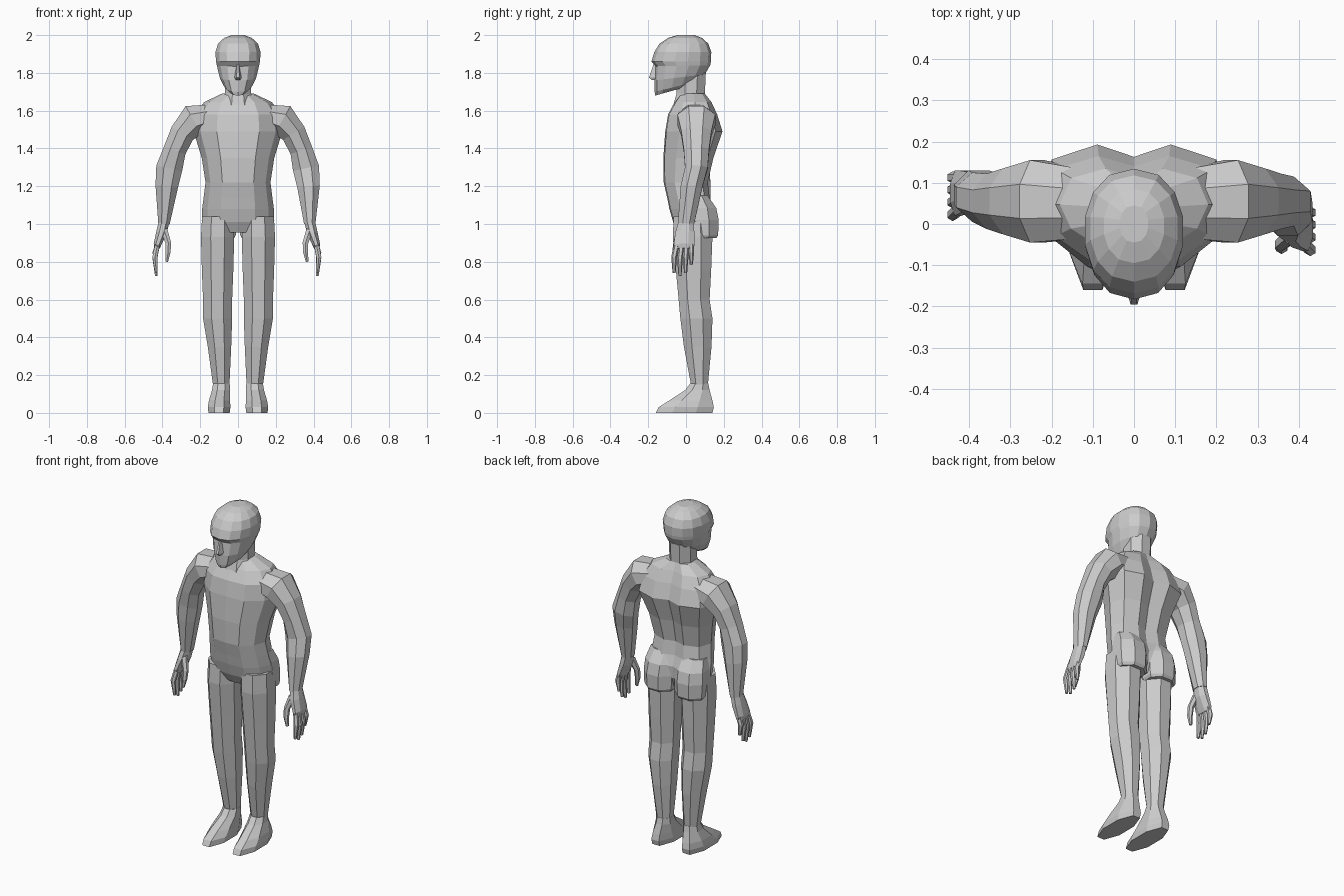
import bpy, bmesh, math
from mathutils import Vector

grey = bpy.data.materials.new("light grey")
grey.diffuse_color = (0.6, 0.6, 0.6, 1)


def loft(name, rings):
    """Skin a list of equal-length point rings, cap both ends."""
    bm = bmesh.new()
    loops = [[bm.verts.new(p) for p in r] for r in rings]
    n = len(loops[0])
    for a, b in zip(loops, loops[1:]):
        for i in range(n):
            j = (i + 1) % n
            bm.faces.new((a[i], a[j], b[j], b[i]))
    bm.faces.new(loops[0])
    bm.faces.new(loops[-1])
    bmesh.ops.recalc_face_normals(bm, faces=bm.faces)
    me = bpy.data.meshes.new(name)
    bm.to_mesh(me)
    bm.free()
    me.materials.append(grey)
    ob = bpy.data.objects.new(name, me)
    bpy.context.collection.objects.link(ob)
    return ob


def flat_ring(z, cx, cy, rx, ry, n=8):
    """Horizontal polygon whose flats touch rx and ry."""
    k = 1 / math.cos(math.pi / n)
    return [Vector((cx + rx * k * math.cos((i + .5) * math.tau / n),
                    cy + ry * k * math.sin((i + .5) * math.tau / n), z)) for i in range(n)]


def tube(name, pts, n=8):
    """Limb along (x, y, z, radius in xz, radius in y)."""
    rings = []
    k = 1 / math.cos(math.pi / n)
    for i, (x, y, z, r, ry) in enumerate(pts):
        p, q = pts[max(i - 1, 0)], pts[min(i + 1, len(pts) - 1)]
        d = Vector((q[0] - p[0], 0, q[2] - p[2])).normalized()
        u = Vector((-d.z, 0, d.x))
        rings.append([Vector((x, y, z)) + u * (r * k * math.cos((j + .5) * math.tau / n))
                      + Vector((0, ry * k * math.sin((j + .5) * math.tau / n), 0)) for j in range(n)])
    return loft(name, rings)


def mirrored(half):
    """Close a half outline (front centre to back centre) across x = 0."""
    return half + [Vector((-p.x, p.y, p.z)) for p in reversed(half[1:-1])]


def torso_ring(z, w, yf, yb, g):
    d = yb - yf
    prof = [(0, yf), (.48 * w, yf + .006), (.85 * w, yf + .25 * d), (w, yf + .55 * d),
            (.85 * w, yb - .12 * d), (.38 * w, yb), (0, yb - g)]
    return mirrored([Vector((x, y, z)) for x, y in prof])


def head_ring(z, w, yf, yb, tilt):
    half = []
    for i in range(8):
        a = math.pi * i / 7
        y = (yf + yb) / 2 - (yb - yf) / 2 * math.cos(a)
        half.append(Vector((w * math.sin(a) ** .85 if 0 < i < 7 else 0, y, z + tilt * (y - yf))))
    return mirrored(half)


# torso: z, half width, front y, back y, spine groove
loft("torso", [torso_ring(*r) for r in (
    (.955, .09, -.04, .10, 0), (1.01, .19, -.068, .14, .02), (1.08, .19, -.088, .145, .02),
    (1.14, .182, -.10, .125, .02), (1.22, .172, -.118, .115, .02), (1.35, .192, -.12, .145, .025),
    (1.49, .235, -.11, .193, .03), (1.58, .225, -.095, .165, .025),
    (1.645, .18, -.06, .135, .02), (1.69, .085, -.03, .10, 0))])

# neck
loft("neck", [flat_ring(1.62, 0, .015, .085, .085), flat_ring(1.69, 0, .025, .07, .075),
              flat_ring(1.8, 0, .03, .07, .075)])

# head with brow overhang: z, half width, front y, back y, tilt
loft("head", [head_ring(*r) for r in (
    (1.68, .045, -.163, .03, .28), (1.70, .072, -.166, .07, .24), (1.76, .098, -.168, .10, .12),
    (1.835, .114, -.162, .128, .02), (1.86, .119, -.183, .132, 0), (1.91, .122, -.168, .134, 0),
    (1.955, .108, -.14, .118, 0), (1.985, .075, -.095, .085, 0), (2.0, .035, -.045, .045, 0))])

# nose wedge
loft("nose", [[Vector(p) for p in r] for r in (
    ((-.008, -.15, 1.845), (.008, -.15, 1.845), (.004, -.172, 1.845), (-.004, -.172, 1.845)),
    ((-.022, -.15, 1.775), (.022, -.15, 1.775), (.008, -.196, 1.775), (-.008, -.196, 1.775)),
    ((-.018, -.15, 1.765), (.018, -.15, 1.765), (.006, -.18, 1.762), (-.006, -.18, 1.762)))])

for s, side in ((-1, "left"), (1, "right")):
    # leg: z, centre x, centre y, half width, half depth
    loft(side + "_leg", [flat_ring(z, s * x, y, a, b) for z, x, y, a, b in (
        (1.04, .105, .035, .085, .10), (.93, .108, .035, .088, .105), (.75, .108, .04, .083, .093),
        (.60, .108, .043, .077, .082), (.50, .108, .055, .077, .085), (.35, .098, .062, .062, .073),
        (.13, .088, .072, .042, .042))])
    # buttock with an undercut shelf
    loft(side + "_buttock", [flat_ring(z, s * x, y, a, b) for z, x, y, a, b in (
        (.925, .1, .09, .08, .07), (.94, .1, .09, .088, .08), (1.02, .1, .085, .092, .088),
        (1.085, .097, .08, .09, .08), (1.15, .092, .06, .08, .055))])
    # foot, sloping forward to the toes
    loft(side + "_foot", [flat_ring(z, s * x, (f + b) / 2, a, (b - f) / 2) for z, x, a, f, b in (
        (.155, .088, .044, .022, .118), (.12, .09, .048, -.005, .125), (.065, .098, .056, -.09, .14),
        (.03, .1, .06, -.145, .147), (.0, .1, .056, -.16, .14))])

    # arm: the right forearm swings forward, the left hangs back
    e, f, w, o = (.055, .03, .0, 0) if s > 0 else (.065, .072, .085, .012)
    tube(side + "_arm", [(s * x, y, z, r, ry) for x, y, z, r, ry in (
        (.13, .05, 1.575, .06, .085), (.235, .055, 1.55, .085, .10), (.295, .055, 1.48, .066, .08),
        (.335, .055, 1.39, .06, .067), (.36 + o / 3, e, 1.295, .07, .06),
        (.373 + o / 3, f, 1.2, .06, .058), (.38 + o, w, 1.0, .03, .043))])

    # hand: palm, four fanned fingers and a thumb
    tube(side + "_palm", [(s * (x + o), w + y, z, r, ry) for x, y, z, r, ry in (
        (.38, 0, 1.01, .028, .04), (.393, -.006, .955, .028, .05), (.415, -.01, .89, .02, .055),
        (.418, -.01, .87, .014, .05))])
    for i, (dy, tip) in enumerate(((-.063, .74), (-.032, .725), (-.002, .74), (.028, .785))):
        y0 = w + dy * .85 + .004
        tube(f"{side}_finger_{i + 1}", [(s * (x + o), y, z, r, r) for x, y, z, r in (
            (.415, y0, .89, .013), (.428, w + dy, (.89 + tip) / 2 + .01, .013),
            (.42, w + dy, tip, .007))], 6)
    tube(side + "_thumb", [(s * (x + o), w + y, z, r, r) for x, y, z, r in (
        (.38, -.03, .97, .018), (.357, -.05, .9, .015), (.358, -.058, .85, .013),
        (.366, -.06, .80, .007))], 6)
